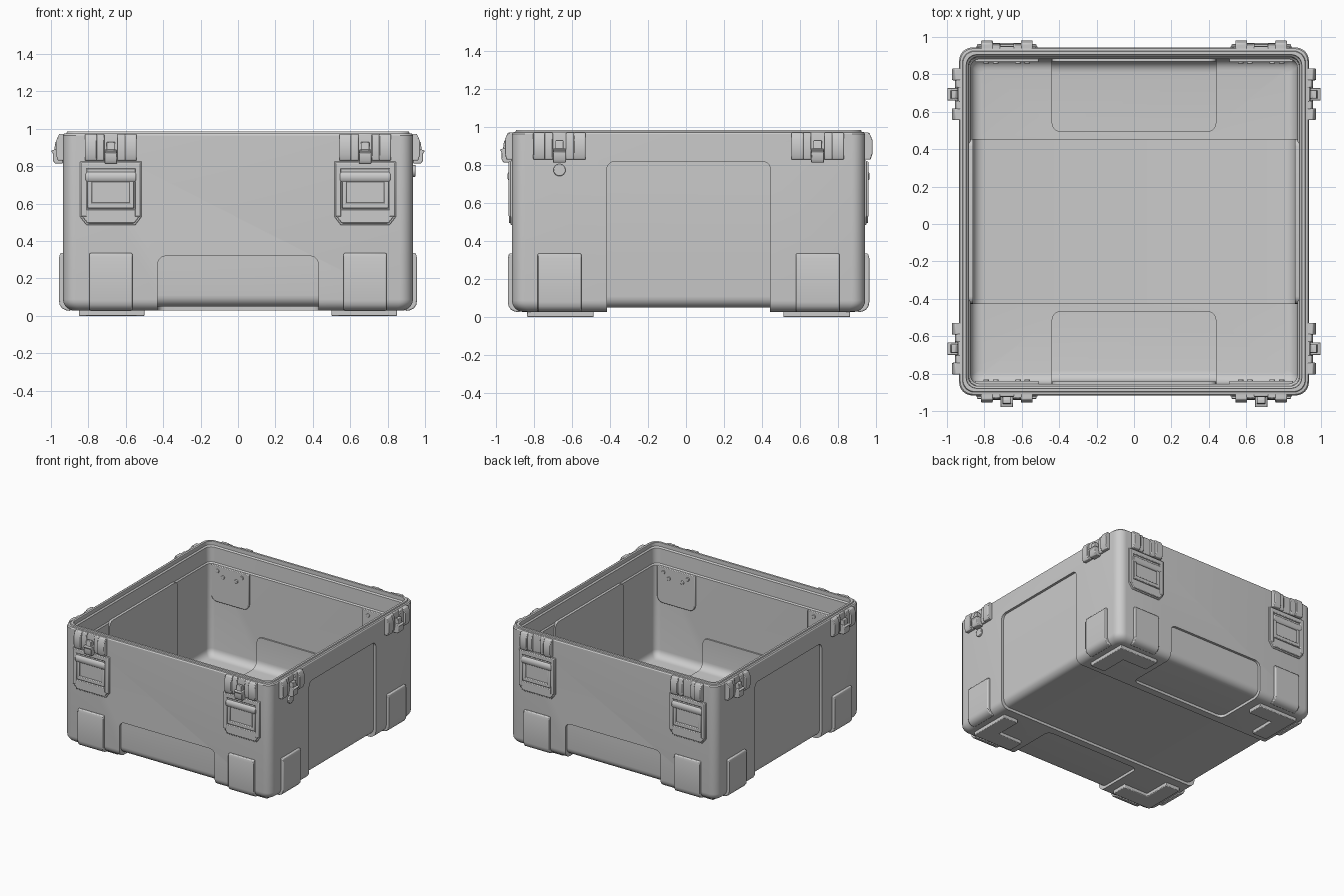
import bpy, bmesh
from math import sin, cos, pi, radians
from mathutils import Matrix, Vector

if "Cube" in bpy.data.objects:
    bpy.data.objects.remove(bpy.data.objects["Cube"])

HX, HY, Y0 = 0.935, 0.93, 0.0135        # body half sizes and centre in y
SIDES = {"front": (0, HY), "right": (pi / 2, HX), "back": (pi, HY), "left": (-pi / 2, HX)}


def finish(bm, name, bevel=0.0, smooth=35):
    bmesh.ops.recalc_face_normals(bm, faces=bm.faces)
    me = bpy.data.meshes.new(name)
    bm.to_mesh(me)
    bm.free()
    ob = bpy.data.objects.new(name, me)
    bpy.context.collection.objects.link(ob)
    if bevel:
        m = ob.modifiers.new("bevel", 'BEVEL')
        m.width, m.segments, m.limit_method = bevel, 2, 'ANGLE'
        m.angle_limit = radians(35)
    shade(ob, smooth)
    return ob


def shade(ob, angle):
    bpy.ops.object.select_all(action='DESELECT')
    ob.select_set(True)
    bpy.context.view_layer.objects.active = ob
    bpy.ops.object.shade_smooth_by_angle(angle=radians(angle))


def loft(name, rings, corner=0.07, seg=8):
    """Stack of rounded rectangles given as (inset, z), capped at both ends."""
    bm = bmesh.new()
    loops = []
    for inset, z in rings:
        r = max(corner - inset * 0.4, 0.015)
        loop = []
        for q, (sx, sy) in enumerate(((1, 1), (-1, 1), (-1, -1), (1, -1))):
            for i in range(seg + 1):
                a = (q + i / seg) * pi / 2
                loop.append(bm.verts.new((sx * (HX - inset - r) + r * cos(a),
                                          Y0 + sy * (HY - inset - r) + r * sin(a), z)))
        loops.append(loop)
    for lo, hi in zip(loops, loops[1:]):
        n = len(lo)
        for i in range(n):
            bm.faces.new((lo[i], lo[(i + 1) % n], hi[(i + 1) % n], hi[i]))
    bm.faces.new(loops[0])
    bm.faces.new(loops[-1])
    return finish(bm, name)


def round_bottom(inset, z0, r=0.06, n=6):
    return [(inset + r - r * sin(i / n * pi / 2), z0 + r - r * cos(i / n * pi / 2)) for i in range(n + 1)]


def round_box(lo, hi, r):
    bm = bmesh.new()
    lo, hi = Vector(lo), Vector(hi)
    bmesh.ops.create_cube(bm, size=1, matrix=Matrix.Translation((lo + hi) / 2) @ Matrix.Diagonal((*(hi - lo), 1)))
    bmesh.ops.bevel(bm, geom=bm.edges[:], offset=r, segments=5, profile=0.5, affect='EDGES')
    return finish(bm, "cutter")


def boolean(a, b, op):
    m = a.modifiers.new("bool", 'BOOLEAN')
    m.object, m.operation, m.solver = b, op, 'EXACT'
    dg = bpy.context.evaluated_depsgraph_get()
    me = bpy.data.meshes.new_from_object(a.evaluated_get(dg))
    a.modifiers.clear()
    a.data = me
    bpy.data.objects.remove(b)


def recessed(shape, core, grow):
    """Sink the wall and floor panels of a lofted shape down to its core."""
    g = grow
    boolean(shape, round_box((-2, Y0 - 0.43 - g, -1), (2, Y0 + 0.43 + g, 0.82 + g), 0.04), 'DIFFERENCE')
    for s in (-1, 1):
        y = sorted((Y0 + s * (0.49 - g), Y0 + s * 1.6))
        boolean(shape, round_box((-0.43 - g, y[0], -1), (0.43 + g, y[1], 0.32 + g), 0.045), 'DIFFERENCE')
    boolean(shape, core, 'UNION')
    return shape


# Tub: outer shell with sunken panels, hollowed by a matching cavity
body = recessed(loft("case_body", round_bottom(0, 0.028) + [(0, 0.965), (0.006, 0.974), (0.018, 0.976),
                                                            (0.021, 0.985), (0.038, 0.985), (0.06, 0.95)]),
                loft("core", round_bottom(0.02, 0.05) + [(0.02, 0.9)]), 0)
cavity = recessed(loft("cavity", round_bottom(0.062, 0.065) + [(0.062, 0.815), (0.053, 0.825), (0.05, 0.945),
                                                               (0.04, 0.955), (0.036, 1.1)]),
                  loft("cavity_core", round_bottom(0.074, 0.082) + [(0.074, 1.05)]), 0.01)
boolean(body, cavity, 'DIFFERENCE')
shade(body, 30)


class Part:
    """Collects solids in wall coordinates: u along wall, d outward, z up."""

    def __init__(self, side, u):
        ang, dist = SIDES[side]
        self.m = Matrix.Translation((0, Y0, 0)) @ Matrix.Rotation(ang, 4, 'Z') @ Matrix.Translation((u, -dist, 0))
        self.bm = bmesh.new()

    def solid(self, a, b):
        rows = [[self.bm.verts.new(self.m @ Vector((u, -d, z))) for u, d, z in row] for row in (a, b)]
        n = len(a)
        for i in range(n):
            self.bm.faces.new((rows[0][i], rows[0][(i + 1) % n], rows[1][(i + 1) % n], rows[1][i]))
        for row in rows:
            self.bm.faces.new(row)

    def profile(self, dz, u0, u1, k=1.0):
        self.solid([(u0, d * k if d > 0 else d, z) for d, z in dz], [(u1, d * k if d > 0 else d, z) for d, z in dz])

    def plate(self, uz, d0, d1):
        self.solid([(u, d0, z) for u, z in uz], [(u, d1, z) for u, z in uz])

    def box(self, u0, u1, z0, z1, d0, d1):
        self.plate([(u0, z0), (u1, z0), (u1, z1), (u0, z1)], d0, d1)

    def disc(self, u, z, r, d0, d1, n=24):
        self.plate([(u + r * cos(2 * pi * i / n), z + r * sin(2 * pi * i / n)) for i in range(n)], d0, d1)


PAD = [(-0.04, 0.026), (-0.015, 0.03), (0.005, 0.04), (0.018, 0.058), (0.022, 0.08),
       (0.022, 0.31), (0.016, 0.335), (-0.04, 0.335)]
BLOCK = [(-0.02, 0.83), (0.028, 0.83), (0.038, 0.86), (0.038, 0.935), (0.022, 0.972), (-0.02, 0.972)]
HOOK = [(0, 0.815), (0.045, 0.815), (0.054, 0.83), (0.054, 0.868), (0.065, 0.882), (0.048, 0.888), (0, 0.888)]
PRONG = [(0, 0.86), (0.05, 0.86), (0.042, 0.93), (0.02, 0.93), (0, 0.91)]

for side in SIDES:
    for tag, u in (("a", -0.68), ("b", 0.68)):
        name = f"{side}_{tag}"

        # Raised corner pad wrapping the bottom edge
        p = Part(side, u)
        p.profile(PAD, -0.115, 0.115)
        finish(p.bm, "corner_pad_" + name, 0.006)

        # Latch mount: stepped ribs either side of a low centre plate
        p = Part(side, u)
        for s in (-1, 1):
            p.profile(BLOCK, s * 0.075, s * 0.138)
            p.profile(BLOCK, s * 0.035, s * 0.08, 0.6)
        p.profile(BLOCK, -0.04, 0.04, 0.25)
        finish(p.bm, "latch_mount_" + name, 0.005)

        # Hook on every wall but the hinge-free back
        if side != "back":
            p = Part(side, u)
            p.profile(HOOK, -0.034, 0.034)
            p.profile(PRONG, -0.022, 0.022)
            finish(p.bm, "latch_hook_" + name, 0.004)

        if side in ("front", "back"):
            # Handle surround, grip and lower bars
            p = Part(side, u)
            p.plate([(-0.165, 0.53), (-0.13, 0.485), (0.13, 0.485), (0.165, 0.53), (0.165, 0.825), (-0.165, 0.825)],
                    -0.01, 0.007)
            for s in (-1, 1):
                p.box(*sorted((s * 0.128, s * 0.16)), 0.53, 0.82, 0, 0.018)
            p.box(-0.155, 0.155, 0.785, 0.82, 0, 0.018)
            p.plate([(-0.16, 0.54), (-0.125, 0.495), (0.125, 0.495), (0.16, 0.54), (0.15, 0.57), (-0.15, 0.57)], 0, 0.016)
            finish(p.bm, "handle_frame_" + name, 0.005)
            p = Part(side, u)
            p.profile([(0, 0.715), (0.014, 0.715), (0.024, 0.73), (0.024, 0.755), (0.014, 0.77), (0, 0.77)], -0.135, 0.135)
            for s in (-1, 1):
                p.box(*sorted((s * 0.1, s * 0.125)), 0.575, 0.72, 0, 0.018)
            p.box(-0.122, 0.122, 0.575, 0.605, 0, 0.018)
            finish(p.bm, "handle_grip_" + name, 0.005)

            # Backing plate and screws on the inner wall
            p = Part(side, u)
            w, r = 0.17, 0.05
            low = [(sx * (w - r) + r * cos(a), 0.52 + r + r * sin(a))
                   for sx, q in ((-1, 2), (1, 3)) for a in [(q + i / 5) * pi / 2 for i in range(6)]]
            p.plate(low + [(w, 0.815), (-w, 0.815)], -0.05, -0.078)
            finish(p.bm, "backing_plate_" + name, 0.005)
            p = Part(side, u)
            for su in (-1, 1):
                p.disc(su * 0.11, 0.775, 0.015, -0.07, -0.086, 12)
                p.disc(su * 0.06, 0.735, 0.015, -0.07, -0.086, 12)
            finish(p.bm, "screws_" + name, 0.003)

# Pressure valve under the right-hand front hook
p = Part("right", -0.68)
p.disc(0, 0.775, 0.032, -0.02, 0.014)
finish(p.bm, "pressure_valve", 0.004)

# L-shaped feet
for sx in (-1, 1):
    for sy in (-1, 1):
        bm = bmesh.new()
        ell = ((0.5, 0.85), (0.85, 0.85), (0.85, 0.5), (0.72, 0.5), (0.72, 0.72), (0.5, 0.72))
        face = bm.faces.new([bm.verts.new((sx * x, Y0 + sy * y, 0)) for x, y in ell])
        top = bmesh.ops.extrude_face_region(bm, geom=[face])["geom"]
        bmesh.ops.translate(bm, vec=(0, 0, 0.045), verts=[g for g in top if isinstance(g, bmesh.types.BMVert)])
        finish(bm, f"foot_{'right' if sx > 0 else 'left'}_{'back' if sy > 0 else 'front'}", 0.005)
